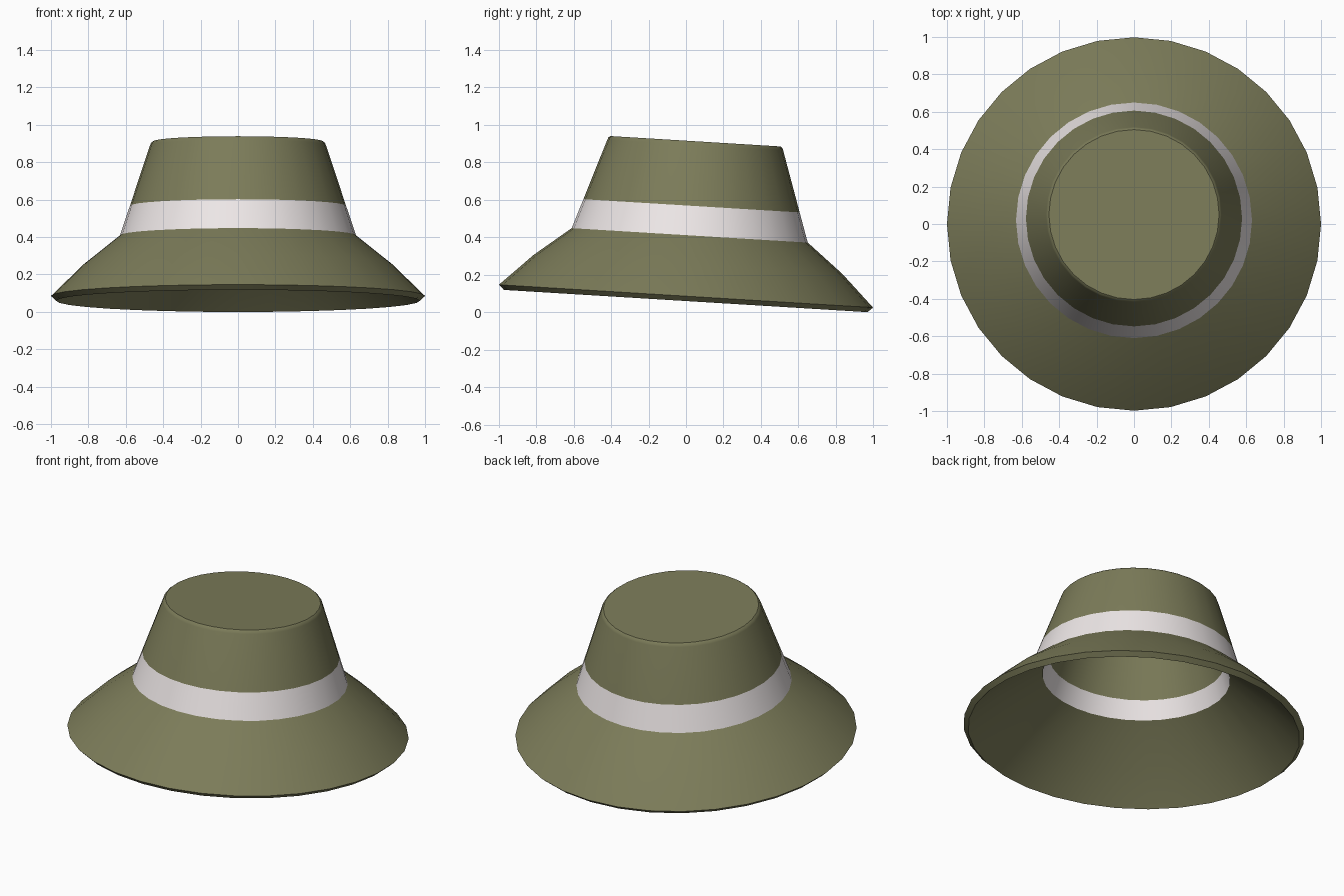
import bpy, bmesh, math

if "Cube" in bpy.data.objects:
    bpy.data.objects.remove(bpy.data.objects["Cube"])

SIDES = 32
TILT = math.radians(-3.5)   # hat leans towards the back
LIFT = 0.085                # height of the rim centre


def material(name, colour):
    m = bpy.data.materials.new(name)
    m.diffuse_color = colour
    m.use_nodes = True
    m.node_tree.nodes["Principled BSDF"].inputs["Base Color"].default_value = m.diffuse_color
    return m


def lathe(name, strips, mat):
    """Spin (radius, height) strips; each strip is (points, cap_start, cap_end)."""
    bm = bmesh.new()
    for points, cap_start, cap_end in strips:
        rings = []
        for r, h in points:
            rings.append([bm.verts.new((r * math.cos(2 * math.pi * i / SIDES),
                                        r * math.sin(2 * math.pi * i / SIDES), h))
                          for i in range(SIDES)])
        for a, b in zip(rings, rings[1:]):
            for i in range(SIDES):
                j = (i + 1) % SIDES
                bm.faces.new((a[i], a[j], b[j], b[i]))
        if cap_start:
            bm.faces.new(rings[0][::-1])
        if cap_end:
            bm.faces.new(rings[-1])
    me = bpy.data.meshes.new(name)
    bm.to_mesh(me)
    bm.free()
    me.materials.append(mat)
    ob = bpy.data.objects.new(name, me)
    bpy.context.collection.objects.link(ob)
    ob.rotation_euler.x = TILT
    ob.location.z = LIFT
    bpy.ops.object.select_all(action='DESELECT')
    ob.select_set(True)
    bpy.context.view_layer.objects.active = ob
    bpy.ops.object.shade_smooth_by_angle(angle=math.radians(30))
    return ob


felt = material("olive_felt", (0.2, 0.2, 0.1, 1))
ribbon = material("pale_ribbon", (0.85, 0.8, 0.8, 1))

# Flared brim: underside, lip, then upper side
lathe("brim", [([(0.55, 0.34), (0.80, 0.142), (0.972, -0.026),
                 (1.0, 0.0), (0.825, 0.17), (0.631, 0.325)], False, False)], felt)

# Band: outer strip and the strip seen inside the hat
lathe("hat_band", [([(0.631, 0.325), (0.578, 0.483)], False, False),
                   ([(0.515, 0.455), (0.55, 0.34)], False, False)], ribbon)

# Crown: outer wall with softened top edge, and inner lining
# (the lining cap faces down, so it caps the start of a downward strip)
lathe("crown", [([(0.578, 0.483), (0.47, 0.808), (0.465, 0.82), (0.455, 0.828)],
                 False, True),
                ([(0.415, 0.785), (0.515, 0.455)], True, False)], felt)
